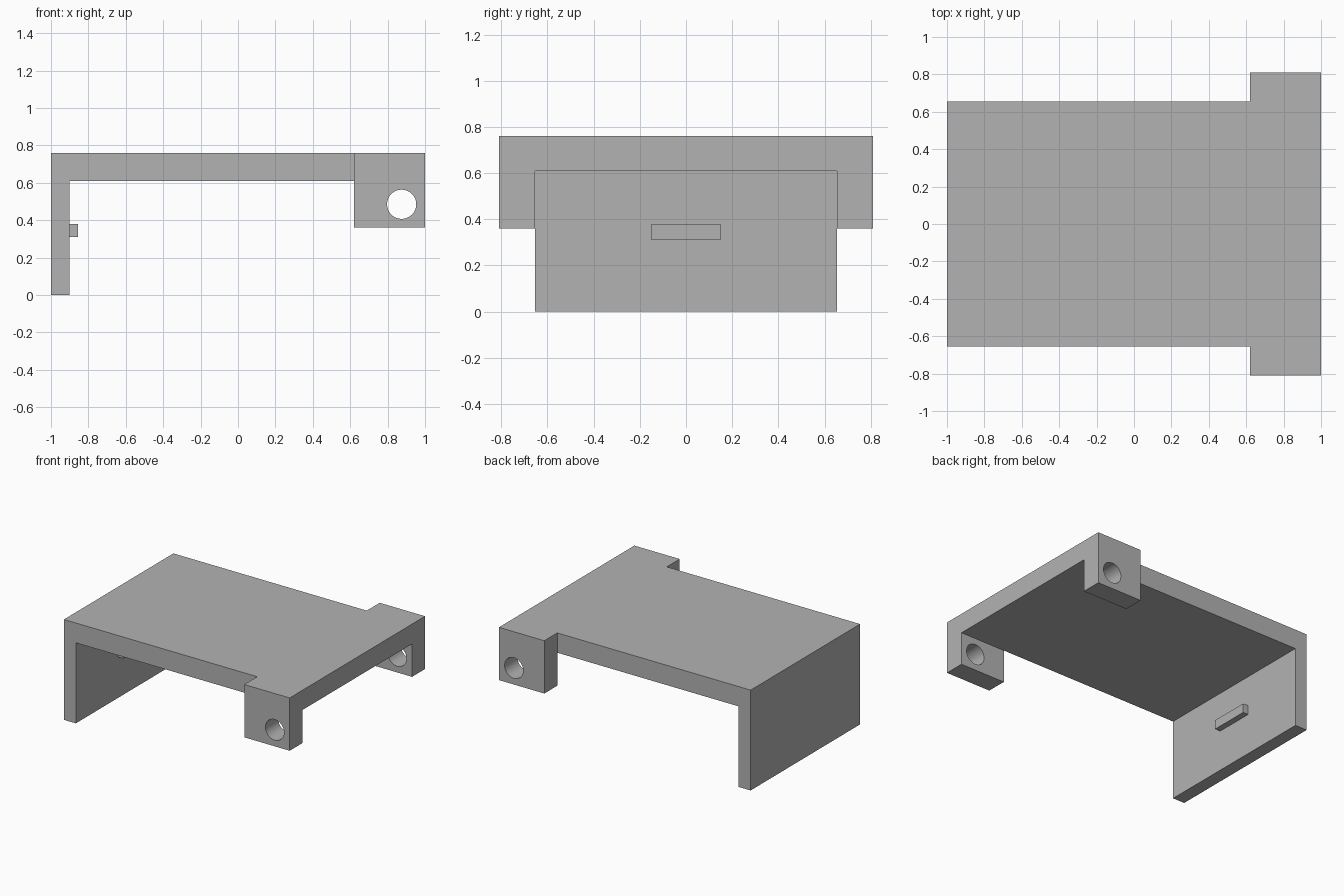
import bpy
import bmesh
import math
from mathutils import Matrix, Vector

if "Cube" in bpy.data.objects:
    bpy.data.objects.remove(bpy.data.objects["Cube"], do_unlink=True)

grey = bpy.data.materials.new("plain grey")
grey.use_nodes = True
grey.diffuse_color = (0.45, 0.45, 0.45, 1)
grey.node_tree.nodes["Principled BSDF"].inputs["Base Color"].default_value = grey.diffuse_color


def finish(name, bm):
    bmesh.ops.recalc_face_normals(bm, faces=bm.faces)
    mesh = bpy.data.meshes.new(name)
    bm.to_mesh(mesh)
    bm.free()
    mesh.materials.append(grey)
    obj = bpy.data.objects.new(name, mesh)
    bpy.context.collection.objects.link(obj)
    return obj


def extrude_profile(name, points, y0, y1):
    """Extrude an XZ outline along y."""
    bm = bmesh.new()
    face = bm.faces.new([bm.verts.new((x, y0, z)) for x, z in points])
    new = bmesh.ops.extrude_face_region(bm, geom=[face])["geom"]
    verts = [v for v in new if isinstance(v, bmesh.types.BMVert)]
    bmesh.ops.translate(bm, verts=verts, vec=Vector((0, y1 - y0, 0)))
    return finish(name, bm)


def rect(x0, x1, z0, z1):
    return [(x0, z0), (x1, z0), (x1, z1), (x0, z1)]


half_width, outer = 0.655, 0.81
top, underside = 0.76, 0.61

# Deck and end wall as one bent plate
extrude_profile("deck_and_end_wall",
                [(-1, 0), (-0.9, 0), (-0.9, underside), (1, underside), (1, top), (-1, top)],
                -half_width, half_width)

# Small catch on the inside of the end wall
extrude_profile("catch", rect(-0.91, -0.855, 0.31, 0.38), -0.15, 0.15)

# Hinge lugs with a round pin hole
bm = bmesh.new()
bmesh.ops.create_cone(bm, cap_ends=True, segments=48, radius1=0.078, radius2=0.078, depth=3,
                      matrix=Matrix.Translation((0.875, 0, 0.485)) @ Matrix.Rotation(math.pi / 2, 4, "X"))
cutter = finish("pin_hole_cutter", bm)
cutter.hide_render = True

for name, side in (("left_back_lug", 1), ("right_front_lug", -1)):
    y0, y1 = sorted((side * half_width, side * outer))
    lug = extrude_profile("back_lug" if side > 0 else "front_lug", rect(0.62, 1, 0.36, top), y0, y1)
    hole = lug.modifiers.new("pin hole", "BOOLEAN")
    hole.operation = "DIFFERENCE"
    hole.solver = "EXACT"
    hole.object = cutter
    bpy.ops.object.select_all(action="DESELECT")
    lug.select_set(True)
    bpy.context.view_layer.objects.active = lug
    bpy.ops.object.modifier_apply(modifier=hole.name)
    bpy.ops.object.shade_smooth_by_angle(angle=math.radians(30))

bpy.data.objects.remove(cutter, do_unlink=True)
